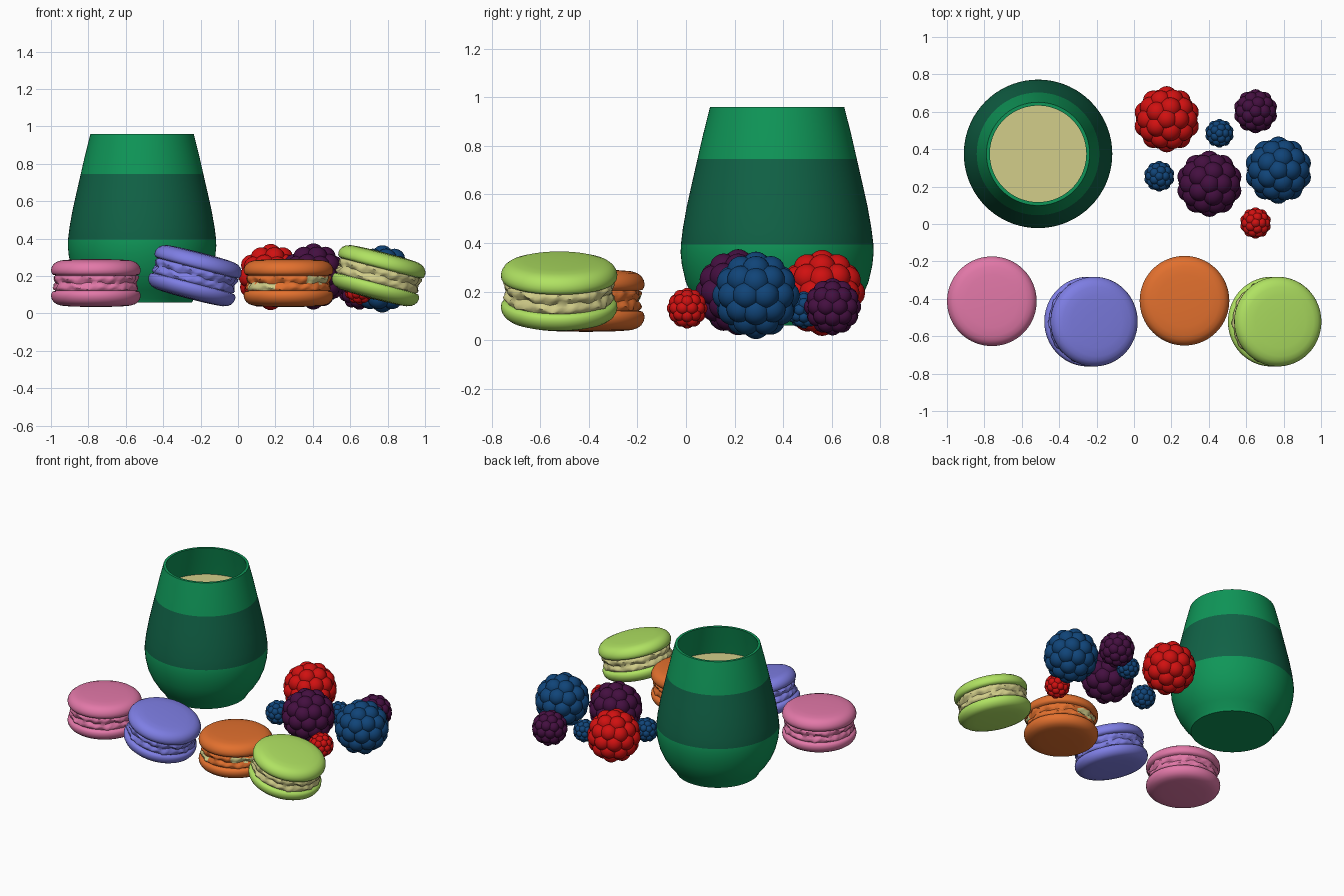
import bpy, bmesh, math
from mathutils import Vector, Matrix

if "Cube" in bpy.data.objects:
    bpy.data.objects.remove(bpy.data.objects["Cube"])


def material(name, rgb):
    def lin(c):
        c /= 255
        return c / 12.92 if c < 0.04045 else ((c + 0.055) / 1.055) ** 2.4
    m = bpy.data.materials.new(name)
    m.diffuse_color = (*[lin(c) for c in rgb], 1)
    m.use_nodes = True
    m.node_tree.nodes["Principled BSDF"].inputs["Base Color"].default_value = m.diffuse_color
    return m


GREEN = material("green", (15, 150, 88))
DARK = material("dark_green", (16, 98, 70))
CREAM = material("cream", (210, 206, 138))
PINK = material("pink", (226, 120, 168))
VIOLET = material("violet", (126, 126, 228))
ORANGE = material("orange", (226, 112, 46))
LIME = material("lime", (176, 226, 98))
RED = material("red", (208, 16, 16))
PLUM = material("plum", (68, 15, 64))
BLUE = material("blue", (16, 68, 120))


def finish(name, bm, mats, angle=40):
    bmesh.ops.recalc_face_normals(bm, faces=bm.faces)
    me = bpy.data.meshes.new(name)
    bm.to_mesh(me)
    bm.free()
    for m in mats:
        me.materials.append(m)
    for p in me.polygons:
        p.use_smooth = True
    me.set_sharp_from_angle(angle=math.radians(angle))
    ob = bpy.data.objects.new(name, me)
    bpy.context.collection.objects.link(ob)
    return ob


def revolve(profile, n=72, wobble=None):
    """Turn an (r, z) profile around z; points at r = 0 become poles."""
    bm = bmesh.new()
    rings = []
    for r, z in profile:
        if r == 0:
            rings.append([bm.verts.new((0, 0, z))] * n)
            continue
        ring = []
        for i in range(n):
            a = 2 * math.pi * i / n
            dr, dz = wobble(a, z) if wobble else (0, 0)
            ring.append(bm.verts.new(((r + dr) * math.cos(a), (r + dr) * math.sin(a), z + dz)))
        rings.append(ring)
    for p, q in zip(rings, rings[1:]):
        for i in range(n):
            j = (i + 1) % n
            bm.faces.new(list(dict.fromkeys((p[i], p[j], q[j], q[i]))))
    return bm


# Cup: outer wall, rim and inner wall, with a darker band
cup = revolve([(0, .06), (.268, .06), (.278, .08), (.315, .125), (.35, .18), (.376, .24),
               (.392, .31), (.397, .36), (.396, .395), (.388, .46), (.372, .55), (.352, .64),
               (.328, .745), (.304, .85), (.276, .96), (.258, .96), (.286, .85), (.312, .74),
               (.33, .66)])
for f in cup.faces:
    c = f.calc_center_median()
    f.material_index = int(.395 < c.z < .745 and f.normal.z < 2 and c.xy.length > .325)
finish("cup", cup, [GREEN, DARK]).location = (-.513, .375, 0)

# Drink surface
finish("drink", revolve([(0, .75), (.309, .75)]), [CREAM]).location = (-.513, .375, 0)

# Macarons: two domed shells with ruffled feet around a filling
HALF = [(.213, 0), (.221, .012), (.226, .024), (.223, .034), (.216, .041), (.231, .045),
        (.238, .056), (.2395, .07), (.236, .085), (.226, .101), (.21, .113), (.185, .121),
        (.14, .125), (.07, .1275), (0, .128)]
PROFILE = [(r, -z) for r, z in reversed(HALF[1:])] + HALF


def ruffle(a, z):
    if abs(z) > .036:
        return 0, 0
    s = z * 60
    return (.004 * math.sin(11 * a + s) + .003 * math.sin(23 * a - 2 * s),
            .004 * math.sin(7 * a + s) + .003 * math.sin(17 * a + 1))


def all_cream(deg, z):
    return abs(z) < .041


def patches(deg, z):
    return (-63 < deg < -20 and -.002 < z < .034 or -170 < deg < -108 and -.038 < z < -.002
            or 77 < deg < 128 and abs(z) < .022)


def macaron(name, mat, loc, tilt=0, rule=None):
    bm = revolve(PROFILE, 96, ruffle)
    for f in bm.faces:
        c = f.calc_center_median()
        if rule and rule(math.degrees(math.atan2(c.y, c.x)), c.z):
            f.material_index = 1
    ob = finish(name, bm, [mat, CREAM], 50)
    ob.location = loc
    ob.rotation_euler.y = math.radians(tilt)


macaron("pink_macaron", PINK, (-.76, -.413, .163))
macaron("violet_macaron", VIOLET, (-.23, -.522, .202), 14.5)
macaron("orange_macaron", ORANGE, (.27, -.41, .163), 0, patches)
macaron("lime_macaron", LIME, (.752, -.522, .202), 14.5, all_cream)


# Berries: small beads packed around a ball
def berry(name, mat, loc, radius):
    guide = bmesh.new()
    bmesh.ops.create_icosphere(guide, subdivisions=2, radius=1)
    spots = [v.co.normalized() for v in guide.verts]
    guide.free()
    bm = bmesh.new()
    for s in spots:
        bmesh.ops.create_icosphere(bm, subdivisions=3, radius=.32 * radius,
                                   matrix=Matrix.Translation(s * .68 * radius))
    finish(name, bm, [mat], 60).location = loc


berry("large_red_berry", RED, (.175, .56, .195), .177)
berry("large_plum_berry", PLUM, (.403, .215, .198), .177)
berry("large_blue_berry", BLUE, (.772, .288, .185), .18)
berry("medium_plum_berry", PLUM, (.65, .603, .138), .118)
berry("small_red_berry", RED, (.65, .005, .132), .084)
berry("small_blue_berry_back", BLUE, (.457, .485, .125), .077)
berry("small_blue_berry_front", BLUE, (.135, .255, .13), .082)
